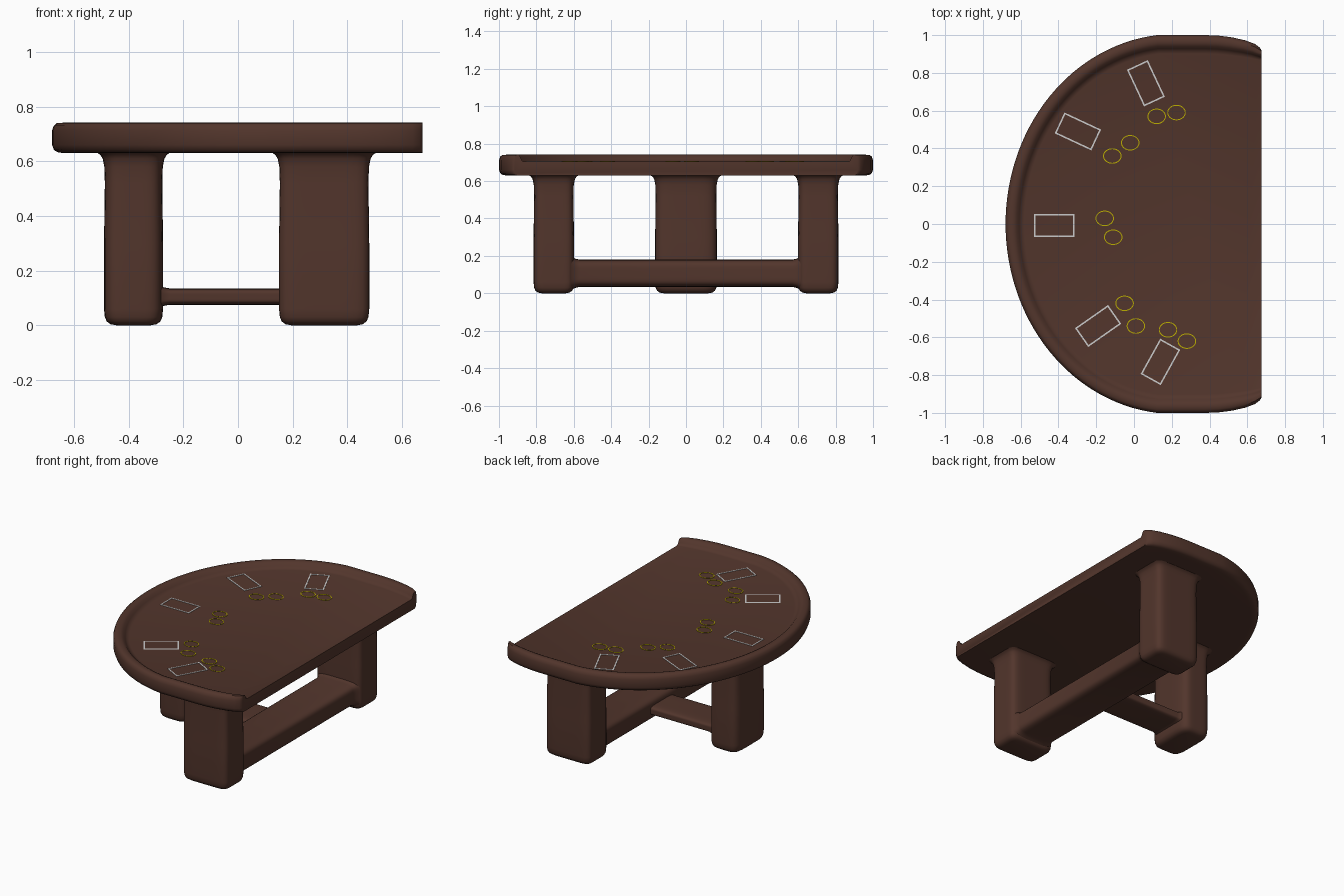
import bpy, bmesh, math
from mathutils import Vector, Matrix

if "Cube" in bpy.data.objects:
    bpy.data.objects.remove(bpy.data.objects["Cube"])


def material(name, rgb):
    m = bpy.data.materials.new(name)
    m.diffuse_color = (*rgb, 1)
    m.use_nodes = True
    m.node_tree.nodes["Principled BSDF"].inputs["Base Color"].default_value = m.diffuse_color
    return m


WOOD = material("dark_wood", (0.085, 0.036, 0.025))
WHITE = material("white_line", (0.8, 0.8, 0.8))
YELLOW = material("yellow_line", (0.5, 0.42, 0.0))


def finish(bm, name, mat, angle=40):
    bmesh.ops.recalc_face_normals(bm, faces=bm.faces)
    me = bpy.data.meshes.new(name)
    bm.to_mesh(me)
    bm.free()
    ob = bpy.data.objects.new(name, me)
    bpy.context.collection.objects.link(ob)
    me.materials.append(mat)
    bpy.ops.object.select_all(action='DESELECT')
    ob.select_set(True)
    bpy.context.view_layer.objects.active = ob
    bpy.ops.object.shade_smooth_by_angle(angle=math.radians(angle))
    return ob


def bridge(bm, a, b, closed=True):
    n = len(a)
    for i in range(n if closed else n - 1):
        j = (i + 1) % n
        bm.faces.new((a[i], a[j], b[j], b[i]))


def loft(name, centre, half, levels, axes=(0, 1, 2), power=5, n=64):
    """Rounded-rectangle sections; levels are (inset, distance along last axis)."""
    bm = bmesh.new()
    rings = []
    for inset, h in levels:
        ring = []
        for i in range(n):
            t = 2 * math.pi * (i + 0.5) / n
            c, s = math.cos(t), math.sin(t)
            k = (abs(c) ** power + abs(s) ** power) ** (-1 / power)
            p = Vector(centre)
            p[axes[0]] += (half[0] - inset) * c * k
            p[axes[1]] += (half[1] - inset) * s * k
            p[axes[2]] += h
            ring.append(bm.verts.new(p))
        rings.append(ring)
    for a, b in zip(rings, rings[1:]):
        bridge(bm, a, b)
    bm.faces.new(rings[0])
    bm.faces.new(rings[-1])
    return finish(bm, name, WOOD)


# Table top: rim section swept round the D outline, left open on the straight edge
T0 = math.acos(-0.111)
outer, inner = [], []
for i in range(61):
    t = T0 + (2 * math.pi - 2 * T0) * i / 60
    outer.append((0.22 + 0.90 * math.cos(t), 1.006 * math.sin(t)))
    inner.append((0.22 + 0.81 * math.cos(t), 0.916 * math.sin(t)))
end_out = [(0.675, 0.92), (0.665, 0.935), (0.64, 0.953), (0.59, 0.972),
           (0.52, 0.988), (0.45, 0.997), (0.38, 1.0), (0.25, 1.0)]
end_in = [(0.675, 0.872), (0.66, 0.875), (0.62, 0.885), (0.57, 0.893),
          (0.50, 0.902), (0.44, 0.908), (0.38, 0.91), (0.25, 0.91)]
flip = lambda pts: [(x, -y) for x, y in reversed(pts)]
outer = end_out + outer + flip(end_out)
inner = end_in + inner + flip(end_in)
section = [(0.5, 0.63), (0.25, 0.632), (0.08, 0.641), (0.0, 0.66), (0.0, 0.712),
           (0.07, 0.73), (0.2, 0.74), (0.48, 0.741), (0.65, 0.734), (0.8, 0.719),
           (0.92, 0.708), (1.1, 0.704)]
bm = bmesh.new()
rows = [[bm.verts.new((o[0] + (q[0] - o[0]) * f, o[1] + (q[1] - o[1]) * f, z))
         for o, q in zip(outer, inner)] for f, z in section]
for a, b in zip(rows, rows[1:]):
    bridge(bm, a, b, closed=False)
bm.faces.new(rows[0])
bm.faces.new(rows[-1])
bm.faces.new([r[0] for r in rows] + [r[-1] for r in reversed(rows)])
finish(bm, "table_top", WOOD)

# Legs: rounded feet, flared into the top
leg = [(0.045, 0), (0.024, 0.004), (0.01, 0.014), (0.003, 0.03), (0, 0.06), (0, 0.3),
       (0.003, 0.52), (0.001, 0.58), (-0.005, 0.61), (-0.014, 0.624), (-0.03, 0.634)]
loft("centre_leg", (-0.382, 0, 0), (0.108, 0.165), leg)
for side, name in ((-1, "front_leg"), (1, "back_leg")):
    loft(name, (0.315, side * 0.707, 0), (0.165, 0.108), leg, power=7)

# Stretchers running between the legs
loft("long_stretcher", (0.315, 0, 0.107), (0.137, 0.073),
     [(-0.02, -0.615), (-0.006, -0.595), (0, -0.57), (0, 0.57), (-0.006, 0.595), (-0.02, 0.615)],
     axes=(0, 2, 1))
loft("cross_stretcher", (0, 0, 0.105), (0.12, 0.03),
     [(-0.015, -0.29), (-0.004, -0.272), (0, -0.25), (0, 0.22)], axes=(1, 2, 0))


# Painted markings: thin flat frames on the playing surface
def frame(name, pts, width, centre, angle, mat, z=0.7065):
    bm = bmesh.new()
    rings = [[bm.verts.new((x - math.copysign(w, x) * kx, y - math.copysign(w, y) * ky, 0))
              for x, y, kx, ky in pts] for w in (0, width)]
    bridge(bm, *rings)
    bmesh.ops.transform(bm, verts=bm.verts, matrix=Matrix.Translation((*centre, z))
                        @ Matrix.Rotation(math.radians(angle), 4, 'Z'))
    low = bmesh.ops.extrude_face_region(bm, geom=bm.faces[:])["geom"]
    bmesh.ops.translate(bm, vec=(0, 0, -0.004),
                        verts=[v for v in low if isinstance(v, bmesh.types.BMVert)])
    finish(bm, name, mat, 30)


box = [(sx * 0.107, sy * 0.061, 1, 1) for sx, sy in ((-1, -1), (1, -1), (1, 1), (-1, 1))]
for i, (x, y, a) in enumerate(((0.063, 0.745, -65), (-0.297, 0.49, -25), (-0.422, -0.008, 0),
                               (-0.19, -0.54, 35), (0.14, -0.73, 61))):
    frame(f"card_box_{i + 1}", box, 0.008, (x, y), a, WHITE)

ring = []
for i in range(32):
    t = 2 * math.pi * (i + 0.5) / 32
    c, s = math.cos(t), math.sin(t)
    ring.append((0.049 * c, 0.041 * s, abs(c), abs(s)))
for i, (x, y) in enumerate(((0.12, 0.57), (0.225, 0.59), (-0.02, 0.43), (-0.115, 0.36),
                            (-0.155, 0.03), (-0.11, -0.07), (-0.05, -0.42), (0.01, -0.54),
                            (0.18, -0.56), (0.28, -0.62))):
    frame(f"bet_circle_{i + 1}", ring, 0.005, (x, y), 0, YELLOW)
